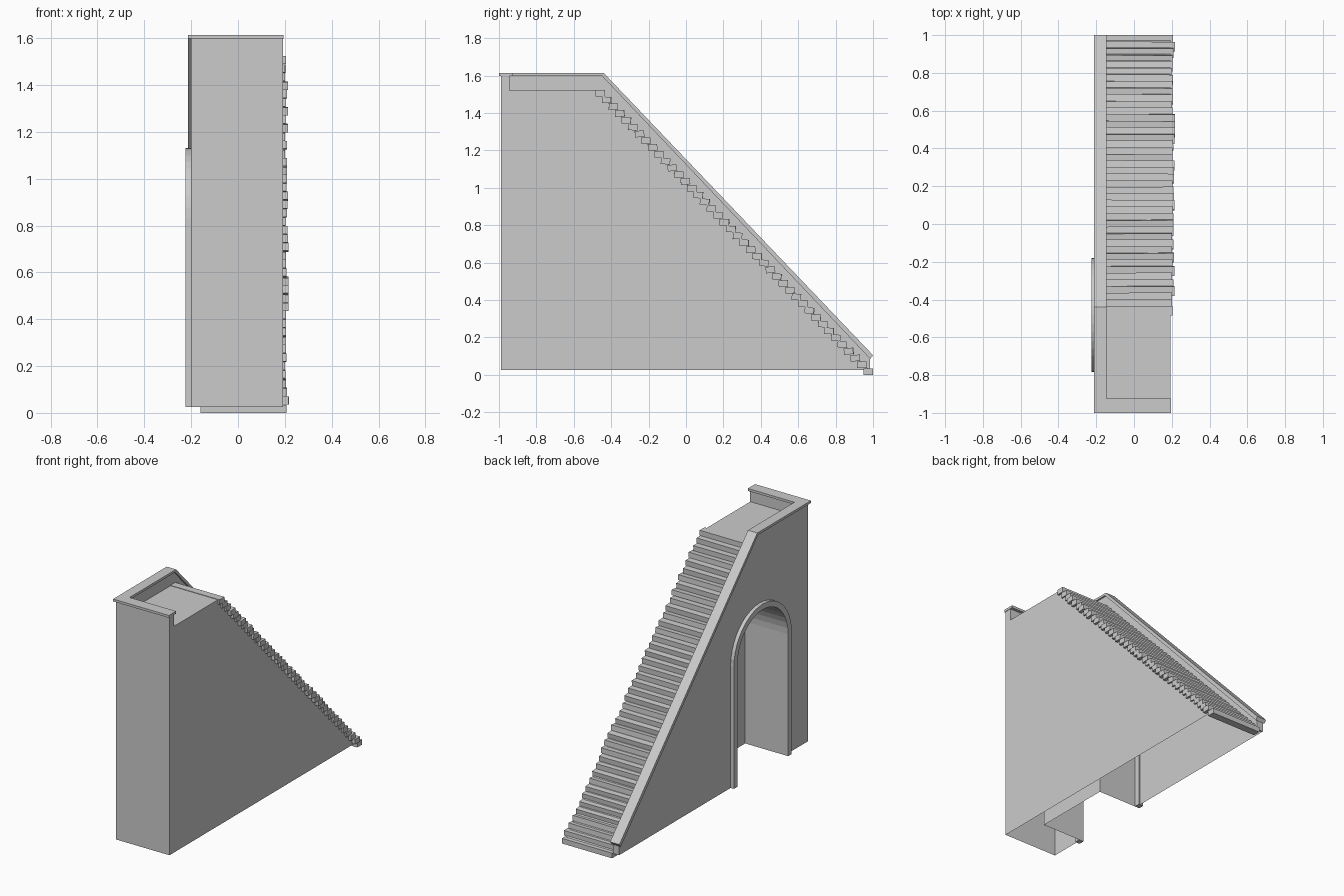
import bpy, bmesh, math, random
from mathutils import Matrix, Vector

random.seed(4)
if "Cube" in bpy.data.objects:
    bpy.data.objects.remove(bpy.data.objects["Cube"])

stone = bpy.data.materials.new("grey_stone")
stone.use_nodes = True
GREY = (0.6, 0.6, 0.6, 1)
stone.diffuse_color = GREY
stone.node_tree.nodes["Principled BSDF"].inputs["Base Color"].default_value = GREY


def finish(name, bm):
    bmesh.ops.recalc_face_normals(bm, faces=bm.faces)
    mesh = bpy.data.meshes.new(name)
    bm.to_mesh(mesh)
    bm.free()
    mesh.materials.append(stone)
    ob = bpy.data.objects.new(name, mesh)
    bpy.context.scene.collection.objects.link(ob)
    return ob


def slab(name, profile, x0, x1):
    """Extrude a (y, z) outline along x."""
    bm = bmesh.new()
    face = bm.faces.new([bm.verts.new((x0, y, z)) for y, z in profile])
    ext = bmesh.ops.extrude_face_region(bm, geom=[face])["geom"]
    bmesh.ops.translate(bm, vec=(x1 - x0, 0, 0),
                        verts=[g for g in ext if isinstance(g, bmesh.types.BMVert)])
    return finish(name, bm)


def arch(radius, bottom):
    """Outline of a round-headed arch, foot to foot."""
    cy, spring, n = -0.482, 0.83, 20
    curve = [(cy + radius * math.cos(math.pi * i / n),
              spring + radius * math.sin(math.pi * i / n)) for i in range(n + 1)]
    return [(cy + radius, bottom)] + curve + [(cy - radius, bottom)]


FRONT, LEDGE, FOOT = -0.99, -0.48, 0.98
DECK, BASE = 1.52, 0.025

# Main wall, hollow underneath, with a deep arched recess
body = slab("stair_body", [(FRONT, BASE), (FRONT, DECK), (LEDGE, DECK), (FOOT, BASE)],
            -0.2, 0.192)
cutter = slab("arch_cutter", arch(0.265, -0.2), -0.4, 0.09)
cutter.hide_render = True
cut = body.modifiers.new("arch", "BOOLEAN")
cut.object = cutter
cut.operation = "DIFFERENCE"
cut.solver = "EXACT"
evaluated = body.evaluated_get(bpy.context.evaluated_depsgraph_get())
mesh = bpy.data.meshes.new_from_object(evaluated)
body.modifiers.clear()
body.data = mesh
bpy.data.objects.remove(cutter)
bm = bmesh.new()
bm.from_mesh(mesh)
under = [f for f in bm.faces if all(v.co.z < BASE + 0.01 for v in f.verts)]
bmesh.ops.delete(bm, geom=under, context="FACES")
bm.to_mesh(mesh)
bm.free()

# Raised moulding around the arch
slab("arch_moulding", arch(0.302, BASE) + arch(0.265, BASE)[::-1], -0.224, -0.19)

# Parapets
slab("side_parapet", [(FRONT, DECK), (FRONT, 1.6), (-0.447, 1.6), (0.985, 0.09),
                      (0.985, BASE), (FOOT, BASE), (LEDGE, DECK)], -0.2, -0.155)
slab("front_parapet", [(FRONT, DECK), (FRONT, 1.6), (-0.945, 1.6), (-0.945, DECK)],
     -0.155, 0.192)

# Coping stones on the parapets
slab("side_coping", [(-1, 1.598), (-1, 1.614), (-0.44, 1.614), (1, 0.105),
                     (0.985, 0.085), (-0.449, 1.598)], -0.213, -0.145)
slab("front_coping", [(-1, 1.598), (-1, 1.614), (-0.925, 1.614), (-0.925, 1.598)],
     -0.145, 0.195)

# Flight of slightly uneven stone steps
COUNT = 42
bm = bmesh.new()
for i in range(COUNT):
    t = i / (COUNT - 1)
    right = 0.205 + random.uniform(-0.005, 0.012)
    centre = Vector(((right - 0.16) / 2, -0.459 + 1.434 * t, 1.506 - 1.489 * t))
    tilt = random.uniform(-0.12, 0.12) if 0 < i < COUNT - 1 else 0
    twist = random.uniform(-0.008, 0.008) if 0 < i < COUNT - 1 else 0
    matrix = (Matrix.Translation(centre) @ Matrix.Rotation(tilt, 4, "X")
              @ Matrix.Rotation(twist, 4, "Z")
              @ Matrix.Diagonal((right + 0.16, 0.05, 0.034, 1)))
    bmesh.ops.create_cube(bm, size=1, matrix=matrix)
finish("steps", bm)
